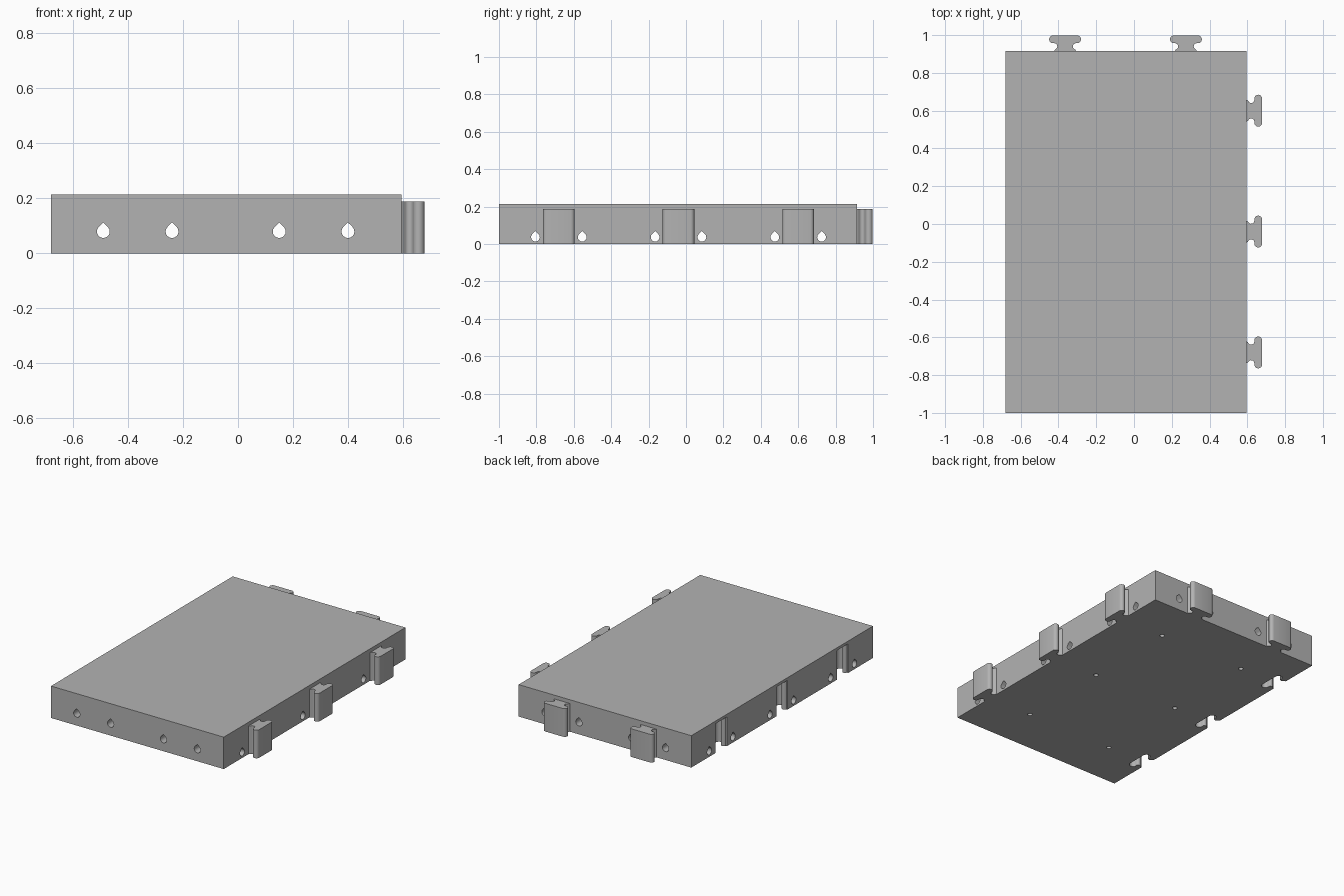
import bpy, bmesh
from math import cos, sin, pi, radians
from mathutils import Matrix, Vector

old = bpy.data.objects.get("Cube")
if old:
    bpy.data.objects.remove(old, do_unlink=True)

grey = bpy.data.materials.new("plain_grey")
grey.use_nodes = True
colour = (0.45, 0.45, 0.45, 1)
grey.diffuse_color = colour
grey.node_tree.nodes["Principled BSDF"].inputs["Base Color"].default_value = colour

LEFT, RIGHT, FRONT, BACK, TOP = -0.68, 0.595, -1.0, 0.915, 0.213
ROWS = (-0.68, -0.04, 0.6)      # connector centres along y
COLUMNS = (-0.365, 0.275)       # connector centres along x
HOLE_OFFSET = 0.125


def prism(name, outline, height, matrix):
    """Extrude a flat outline along its local z and place it."""
    bm = bmesh.new()
    base = bm.faces.new([bm.verts.new((x, y, 0)) for x, y in outline])
    top = bmesh.ops.extrude_face_region(bm, geom=[base])
    verts = [v for v in top["geom"] if isinstance(v, bmesh.types.BMVert)]
    bmesh.ops.translate(bm, verts=verts, vec=(0, 0, height))
    bm.transform(matrix)
    bmesh.ops.recalc_face_normals(bm, faces=bm.faces)
    mesh = bpy.data.meshes.new(name)
    bm.to_mesh(mesh)
    bm.free()
    mesh.materials.append(grey)
    obj = bpy.data.objects.new(name, mesh)
    bpy.context.collection.objects.link(obj)
    return obj


def connector(gap=0.0, start=0.0):
    """Mushroom outline pointing along +x, widened by a clearance gap."""
    half = [(start, 0.058), (0.008, 0.054), (0.014, 0.045), (0.022, 0.041),
            (0.032, 0.042), (0.039, 0.048), (0.042, 0.056)]
    half = [(d, w + gap) for d, w in half]
    r = 0.0205 + gap
    for i in range(9):
        a = pi - i * pi / 8
        half.append((0.0625 + r * cos(a), 0.064 + r * sin(a)))
    return half + [(d, -w) for d, w in reversed(half)]


def smooth(obj):
    bpy.ops.object.select_all(action="DESELECT")
    bpy.context.view_layer.objects.active = obj
    obj.select_set(True)
    bpy.ops.object.shade_smooth_by_angle(angle=radians(35))


# Solid slab
body = prism("slab", [(LEFT, FRONT), (RIGHT, FRONT), (RIGHT, BACK), (LEFT, BACK)],
             TOP, Matrix())

# Teardrop bolt channels, with the peak up
r = 0.0235
drop = [(r * cos(a), r * sin(a)) for a in (radians(45 - i * 22.5) for i in range(13))]
drop.append((0, r * 1.41))
along_y = Matrix.Rotation(pi / 2, 4, "X")
along_x = Matrix.Rotation(pi / 2, 4, "Z") @ along_y
cutters = []
for side in (-1, 1):
    for x in COLUMNS:
        place = Matrix.Translation((x + side * HOLE_OFFSET, 1.1, 0.079))
        cutters.append(prism("channel_cutter", drop, 2.2, place @ along_y))
    for y in ROWS:
        place = Matrix.Translation((-0.8, y + side * HOLE_OFFSET, 0.036))
        cutters.append(prism("channel_cutter", drop, 1.6, place @ along_x))

# Small pin holes underneath
pin = [(0.015 * cos(i * pi / 8), 0.015 * sin(i * pi / 8)) for i in range(16)]
for x in COLUMNS:
    for y in ROWS:
        cutters.append(prism("pin_cutter", pin, 0.13, Matrix.Translation((x, y, -0.02))))

# Sockets in the side opposite the tabs
for y in ROWS:
    cutters.append(prism("socket_cutter", connector(0.004, -0.02), 0.215,
                         Matrix.Translation((LEFT, y, -0.02))))

for cutter in cutters:
    cutter.hide_render = True
    mod = body.modifiers.new("cut", "BOOLEAN")
    mod.operation = "DIFFERENCE"
    mod.solver = "EXACT"
    mod.object = cutter
    bpy.context.view_layer.objects.active = body
    bpy.ops.object.modifier_apply(modifier=mod.name)
    bpy.data.objects.remove(cutter, do_unlink=True)
smooth(body)

# Tabs on the model's left side and back
for y in ROWS:
    smooth(prism("side_tab", connector(), 0.188, Matrix.Translation((RIGHT, y, 0))))
for x in COLUMNS:
    turn = Matrix.Translation((x, BACK, 0)) @ Matrix.Rotation(pi / 2, 4, "Z")
    smooth(prism("back_tab", connector(), 0.188, turn))
